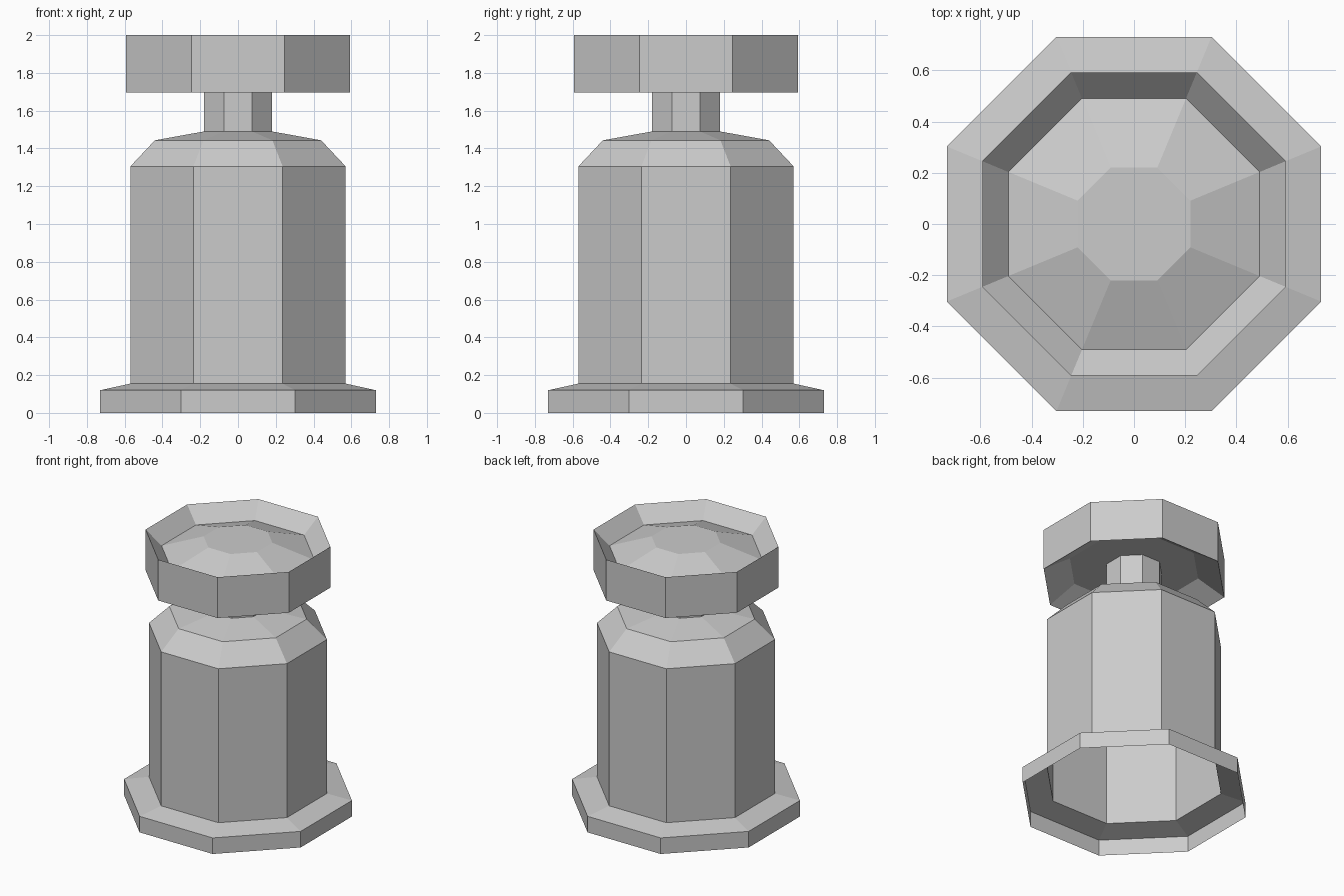
import bpy, bmesh
from math import pi, cos, sin

if "Cube" in bpy.data.objects:
    bpy.data.objects.remove(bpy.data.objects["Cube"])

SIDES = 8


def lathe(name, profile, cap_top=False):
    """Eight-sided shell from (flat-to-centre distance, height) points, bottom to top."""
    bm = bmesh.new()
    rings = []
    for apothem, z in profile:
        r = apothem / cos(pi / SIDES)
        angles = [(i + 0.5) * 2 * pi / SIDES for i in range(SIDES)]
        rings.append([bm.verts.new((r * cos(a), r * sin(a), z)) for a in angles])
    for low, high in zip(rings, rings[1:]):
        for i in range(SIDES):
            j = (i + 1) % SIDES
            bm.faces.new((low[i], low[j], high[j], high[i]))
    if cap_top:
        bm.faces.new(rings[-1])
    mesh = bpy.data.meshes.new(name)
    bm.to_mesh(mesh)
    bm.free()
    obj = bpy.data.objects.new(name, mesh)
    bpy.context.collection.objects.link(obj)
    return obj


# Foot flange, open underneath
lathe("foot_flange", [(0.73, 0), (0.73, 0.12), (0.57, 0.155)])

# Hollow body with chamfered shoulder
lathe("body", [(0.57, 0.155), (0.57, 1.305), (0.44, 1.443), (0.18, 1.49)])

# Thin neck, running up into the recessed underside of the head
lathe("neck", [(0.18, 1.49), (0.18, 1.81)])

# Head: recessed underside, straight rim, sunken bevel and raised centre
lathe("head", [(0.18, 1.81), (0.42, 1.81), (0.592, 1.695), (0.592, 2.0),
               (0.49, 1.89), (0.22, 1.99)], cap_top=True)
